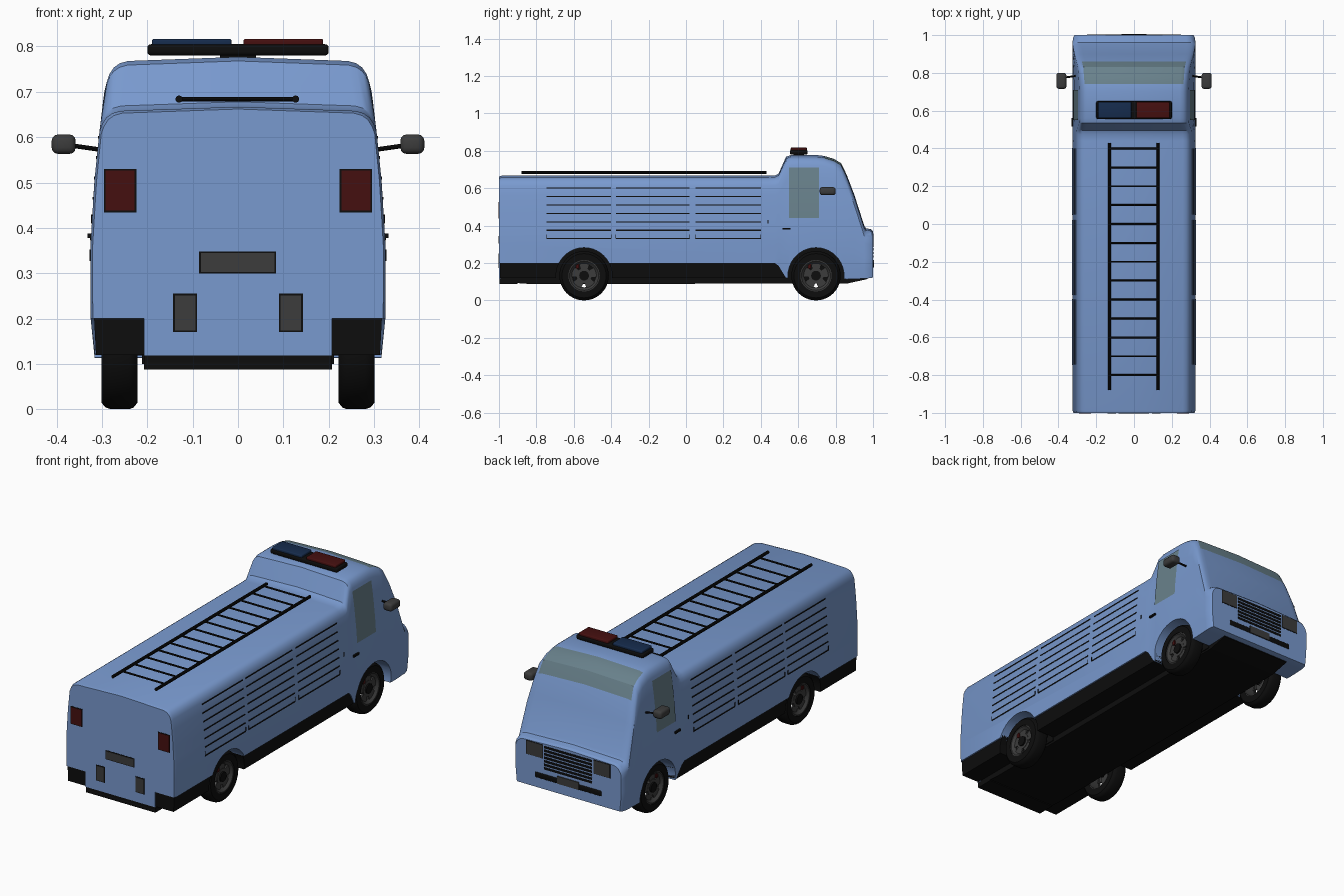
import bpy, bmesh, math
from mathutils import Vector

if "Cube" in bpy.data.objects:
    bpy.data.objects.remove(bpy.data.objects["Cube"])

def mat(name, c):
    m = bpy.data.materials.new(name)
    m.diffuse_color = (*c, 1)
    m.use_nodes = True
    m.node_tree.nodes["Principled BSDF"].inputs["Base Color"].default_value = m.diffuse_color
    return m

BLUE = mat("body blue", (0.19, 0.32, 0.62))
BLACK = mat("black", (0.004, 0.004, 0.004))
DARK = mat("dark grey", (0.045, 0.045, 0.045))
GLASS = mat("window glass", (0.14, 0.22, 0.26))
NAVY = mat("blue lamp", (0.008, 0.025, 0.075))
RED = mat("red lamp", (0.06, 0.005, 0.005))

def finish(bm, name, *mats, smooth=True):
    bmesh.ops.recalc_face_normals(bm, faces=bm.faces)
    me = bpy.data.meshes.new(name)
    bm.to_mesh(me)
    bm.free()
    ob = bpy.data.objects.new(name, me)
    bpy.context.collection.objects.link(ob)
    for m in mats:
        me.materials.append(m)
    if smooth:
        shade(ob)
    return ob

def select(ob):
    bpy.ops.object.select_all(action='DESELECT')
    ob.select_set(True)
    bpy.context.view_layer.objects.active = ob

def shade(ob):
    select(ob)
    bpy.ops.object.shade_smooth_by_angle(angle=math.radians(32))

def add_box(bm, x, y, z, bevel=0):
    vs = bmesh.ops.create_cube(bm, size=1)['verts']
    for v in vs:
        v.co = Vector([(r[0] + r[1]) / 2 + c * (r[1] - r[0]) for c, r in zip(v.co, (x, y, z))])
    if bevel:
        es = list({e for v in vs for e in v.link_edges})
        bmesh.ops.bevel(bm, geom=es, offset=bevel, segments=3, profile=0.5, affect='EDGES')

def box(name, m, x, y, z, bevel=0):
    bm = bmesh.new()
    add_box(bm, x, y, z, bevel)
    return finish(bm, name, m)

def add_rod(bm, a, b, r, n=8):
    a, b = Vector(a), Vector(b)
    vs = bmesh.ops.create_cone(bm, cap_ends=True, segments=n, radius1=r, radius2=r, depth=(b - a).length)['verts']
    q = (b - a).to_track_quat('Z', 'Y')
    for v in vs:
        v.co = q @ v.co + (a + b) / 2

def lathe(name, m, prof, cy, cz, n=40):
    """Revolve closed (x, radius) profile around the axle."""
    bm = bmesh.new()
    rings = [[bm.verts.new((x, cy + r * math.cos(t), cz + r * math.sin(t))) for x, r in prof]
             for t in (2 * math.pi * i / n for i in range(n))]
    k = len(prof)
    for i in range(n):
        for j in range(k):
            a, b = rings[i], rings[(i + 1) % n]
            bm.faces.new((a[j], a[(j + 1) % k], b[(j + 1) % k], b[j]))
    return finish(bm, name, m)

def interp(tab, z):
    for (a, u), (b, v) in zip(tab, tab[1:]):
        if z <= b:
            return u + (v - u) * max(0, (z - a) / (b - a))
    return tab[-1][1]

def half_width(z):
    return interp([(.1, .315), (.2, .325), (.35, .326), (.5, .317), (.6, .307), (.7, .295), (.76, .280)], z)

# Body shell: sections lofted along the length (y, bottom, top, width factor)
stations = [(-1, .2, .662, .985), (-.985, .2, .667, 1), (.44, .2, .667, 1), (.475, .2, .668, 1),
            (.495, .185, .678, 1), (.535, .12, .768, .995), (.56, .12, .777, 1), (.70, .12, .777, 1),
            (.74, .12, .772, 1), (.79, .118, .757, 1), (.83, .114, .733, 1), (.86, .113, .67, 1),
            (.90, .114, .565, 1), (.953, .117, .40, 1), (.962, .117, .386, 1), (.99, .12, .38, .985),
            (1, .122, .37, .965)]
bm = bmesh.new()
rings = []
for y, zb, zt, f in stations:
    s = zt - .055
    half = [(half_width(z), z) for z in (zb + (s - zb) * i / 8 for i in range(9))]
    w = half_width(s)
    half += [(w - .006, zt - .038), (w - .016, zt - .023), (w - .029, zt - .014), (w - .047, zt - .009)]
    pts = half + [(0, zt)] + [(-x, z) for x, z in reversed(half)]
    rings.append([bm.verts.new((x * f, y, z)) for x, z in pts])
n = len(rings[0])
for a, b in zip(rings, rings[1:]):
    for j in range(n):
        k = (j + 1) % n
        face = bm.faces.new((a[j], a[k], b[k], b[j]))
        c = face.calc_center_median()
        if .74 < c.y < .86 and 11 <= j <= n - 13:   # windscreen band
            face.material_index = 1
bm.faces.new(rings[0])
bm.faces.new(rings[-1])
body = finish(bm, "body_shell", BLUE, GLASS, smooth=False)

# Black skirt under the body sides
bm = bmesh.new()
add_box(bm, (-.318, .318), (-.995, .56), (.12, .215))
for v in bm.verts:
    if v.co.z < .15:
        v.co.x *= .985
skirt = finish(bm, "side_skirt", BLACK, smooth=False)

# Wheel arches cut on both sides
AXLES, CZ = (-.545, .695), .132
bm = bmesh.new()
for cy in AXLES:
    for s in (-1, 1):
        add_rod(bm, (s * .208, cy, CZ), (s * .45, cy, CZ), .15, 40)
cutter = finish(bm, "arch_cutter", BLACK, smooth=False)
cutter.hide_render = True
for ob in (body, skirt):
    md = ob.modifiers.new("arches", 'BOOLEAN')
    md.operation, md.object, md.solver = 'DIFFERENCE', cutter, 'EXACT'
    select(ob)
    bpy.ops.object.modifier_apply(modifier=md.name)
    shade(ob)
bpy.data.objects.remove(cutter)

# Chassis with upswept ends, arch linings and rear apron
bm = bmesh.new()
prof = [(-.992, .21), (-.992, .115), (-.998, .088 + .012), (-.84, .088), (.86, .09), (.97, .114), (.97, .21)]
vs = [[bm.verts.new((x, y, z)) for y, z in prof] for x in (-.207, .207)]
for ring in vs:
    bm.faces.new(ring)
for j in range(len(prof)):
    k = (j + 1) % len(prof)
    bm.faces.new((vs[0][j], vs[0][k], vs[1][k], vs[1][j]))
finish(bm, "chassis", BLACK, smooth=False)
box("rear_bumper", BLACK, (-.207, .207), (-.997, -.9), (.088, .118))
box("rear_apron", BLUE, (-.207, .207), (-1, -.97), (.118, .21))
for cy in AXLES:
    box("arch_lining", BLACK, (-.212, .212), (cy - .151, cy + .151), (.1, .285))
    bm = bmesh.new()
    add_rod(bm, (-.25, cy, CZ), (.25, cy, CZ), .014, 12)
    finish(bm, "axle", BLACK)

# Wheels: tyre, rim ring, spokes, hub and red marker
for cy in AXLES:
    for s in (-1, 1):
        lathe("tyre", BLACK, [(s * x, r) for x, r in ((.222, .084), (.222, .118), (.230, .128), (.24, .132),
              (.28, .132), (.292, .128), (.301, .118), (.301, .084))], cy, CZ)
        lathe("rim_ring", DARK, [(s * x, r) for x, r in ((.224, .086), (.298, .086), (.298, .078),
              (.282, .062), (.274, .062), (.284, .078), (.224, .080))], cy, CZ)
        bm = bmesh.new()
        for i in range(5):
            t = 2 * math.pi * i / 5 + .3
            d = Vector((0, math.cos(t), math.sin(t)))
            p = Vector((0, -d.z, d.y))
            o = Vector((s * .278, cy, CZ))
            q = [o + d * r + p * w for r, w in ((.015, .015), (.072, .03), (.072, -.03), (.015, -.015))]
            f = bm.faces.new([bm.verts.new(v) for v in q])
            ex = bmesh.ops.extrude_face_region(bm, geom=[f])['geom']
            bmesh.ops.translate(bm, vec=(s * .008, 0, 0), verts=[v for v in ex if isinstance(v, bmesh.types.BMVert)])
        add_rod(bm, (s * .27, cy, CZ), (s * .288, cy, CZ), .042, 24)
        finish(bm, "wheel_spokes", DARK)
        bm = bmesh.new()
        add_rod(bm, (s * .27, cy, CZ), (s * .296, cy, CZ), .026, 20)
        finish(bm, "hub_cap", BLACK)
        box("wheel_marker", RED, sorted((s * .28, s * .29)), (cy - .042, cy - .026), (CZ + .038, CZ + .062))

# Side details, mirrored left and right
for s in (-1, 1):
    # Side window plate following the body curve
    bm = bmesh.new()
    cols = [[bm.verts.new((s * (half_width(z) + .003), y, z)) for z in (.44, .5, .55, .6, .65, .71)] for y in (.55, .71)]
    for j in range(5):
        bm.faces.new((cols[0][j], cols[1][j], cols[1][j + 1], cols[0][j + 1]))
    f = finish(bm, "side_window", GLASS)
    if (f.data.polygons[0].normal.x > 0) != (s > 0):
        f.data.flip_normals()
    # Roller shutter slats
    bm = bmesh.new()
    def strip(y0, y1, z0, z1):
        x = half_width((z0 + z1) / 2)
        add_box(bm, sorted((s * (x - .006), s * (x + .002))), (y0, y1), (z0, z1))
    for y0, y1 in ((-.745, -.40), (-.375, .02), (.05, .40)):
        for i in range(7):
            z = .60 - .045 * i
            strip(y0, y1, z - .003, z + .003)
        for y in (y0, y1):
            strip(y - .002, y + .002, .33, .352)
    strip(.436, .442, .41, .43)
    finish(bm, "shutter_lines", BLACK, smooth=False)
    box("door_handle", BLACK, sorted((s * .315, s * .332)), (.515, .56), (.378, .388))
    # Mirror and arm
    box("mirror", DARK, sorted((s * .358, s * .411)), (.715, .80), (.563, .606), .014)
    bm = bmesh.new()
    add_rod(bm, (s * .30, .785, .572), (s * .37, .775, .582), .005)
    finish(bm, "mirror_arm", BLACK)

# Framed plates on the two end faces
def framed(name, m, x0, x1, z0, z1, end, border=.004):
    y = end * 1.0
    box(name + "_frame", BLACK, (x0, x1), sorted((y - end * .02, y + end * .001)), (z0, z1))
    box(name, m, (x0 + border, x1 - border), sorted((y - end * .01, y + end * .003)), (z0 + border, z1 - border))

for s in (-1, 1):
    framed("tail_light", RED, *sorted((s * .224, s * .296)), .434, .53, -1)
    framed("rear_reflector", DARK, *sorted((s * .09, s * .143)), .17, .255, -1)
    framed("headlight", DARK, *sorted((s * .15, s * .25)), .285, .36, 1, .002)
framed("rear_plate", DARK, -.086, .084, .299, .348, -1)

# Grille, front bumper and front plate
bm = bmesh.new()
for i in range(7):
    z = .235 + i * .019
    add_box(bm, (-.142, .142), (.98, 1.002), (z - .006, z + .006))
finish(bm, "grille", BLACK, smooth=False)
box("front_bumper", BLACK, (-.2, .2), (.98, 1.003), (.172, .205), .008)
box("front_plate", DARK, (-.065, .065), (.99, 1.005), (.175, .215))

# Roof light bar
box("light_bar_mount", BLACK, (-.04, .04), (.575, .63), (.765, .79))
box("light_bar_base", BLACK, (-.2, .2), (.556, .65), (.78, .805), .008)
box("blue_beacon", NAVY, (-.19, -.014), (.56, .646), (.798, .817), .005)
box("red_beacon", RED, (.012, .188), (.56, .646), (.798, .817), .005)

# Roof ladder
bm = bmesh.new()
for x in (-.13, .127):
    add_rod(bm, (x, -.88, .684), (x, .43, .684), .008, 10)
for i in range(13):
    add_rod(bm, (-.13, .4 - .1 * i, .684), (.127, .4 - .1 * i, .684), .005)
finish(bm, "roof_ladder", BLACK)
